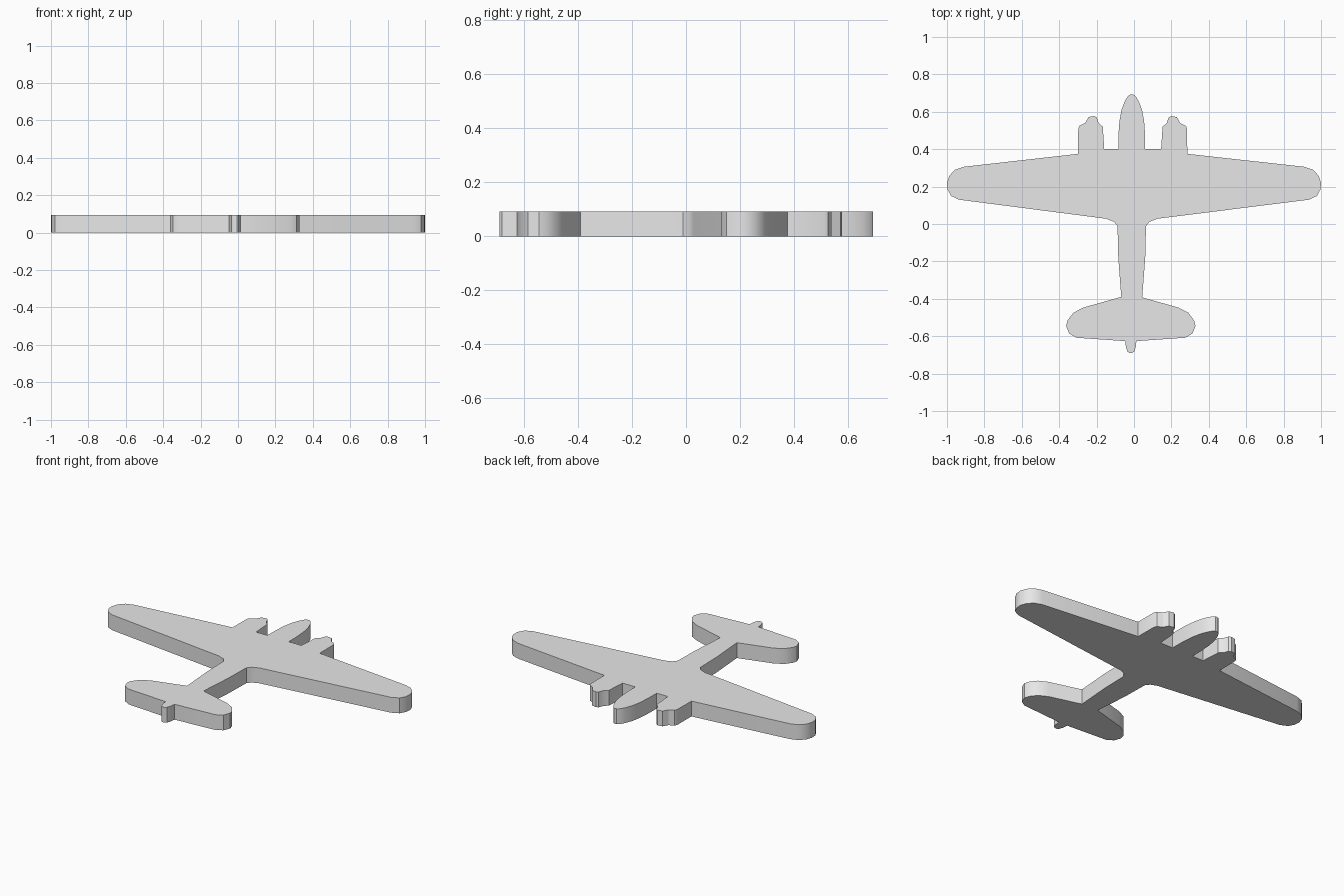
import bpy
import bmesh
from math import radians

THICKNESS = 0.093

default_cube = bpy.data.objects.get("Cube")
if default_cube:
    bpy.data.objects.remove(default_cube, do_unlink=True)


def make_material(name, colour):
    material = bpy.data.materials.new(name)
    material.use_nodes = True
    material.diffuse_color = colour
    material.node_tree.nodes["Principled BSDF"].inputs["Base Color"].default_value = colour
    return material


def plan_outline(sections):
    """Join half-plan sections from nose to tail, mirroring each about its own axis."""
    left_side, right_side = [], []
    for axis, half_plan in sections:
        for offset, y in half_plan:
            left_side.append((axis + offset, y))
            right_side.append((axis - offset, y))
    return left_side + right_side[::-1]


def extrude_plan(name, outline, thickness, material):
    """Raise a closed plan outline into a flat slab with smooth curved walls."""
    mesh = bpy.data.meshes.new(name)
    bm = bmesh.new()
    base = bm.faces.new([bm.verts.new((x, y, 0)) for x, y in outline])
    raised = bmesh.ops.extrude_face_region(bm, geom=[base], use_keep_orig=True)
    top_verts = [item for item in raised["geom"] if isinstance(item, bmesh.types.BMVert)]
    bmesh.ops.translate(bm, verts=top_verts, vec=(0, 0, thickness))
    bmesh.ops.recalc_face_normals(bm, faces=bm.faces)
    bm.to_mesh(mesh)
    bm.free()
    mesh.materials.append(material)
    slab = bpy.data.objects.new(name, mesh)
    bpy.context.collection.objects.link(slab)
    bpy.context.view_layer.objects.active = slab
    slab.select_set(True)
    bpy.ops.object.shade_smooth_by_angle(angle=radians(30))
    slab.select_set(False)
    return slab


# Rounded nose of the fuselage
nose = [(0.008, 0.693), (0.022, 0.682), (0.038, 0.655), (0.055, 0.61),
        (0.066, 0.55), (0.071, 0.48), (0.072, 0.4)]

# Engine nacelle with its stepped spinner
nacelle = [(0.152, 0.4), (0.16, 0.52), (0.182, 0.54), (0.193, 0.57),
           (0.206, 0.577), (0.236, 0.572), (0.254, 0.54),
           (0.284, 0.525), (0.291, 0.51), (0.292, 0.375)]

# Tapered wing with a rounded tip
wing = [(0.91, 0.306), (0.957, 0.29), (0.988, 0.257), (1, 0.22),
        (0.997, 0.185), (0.978, 0.15), (0.935, 0.13)]

# Wing root fillet and narrowing rear fuselage
rear_fuselage = [(0.135, 0.028), (0.095, 0.012), (0.076, -0.012),
                 (0.072, -0.18), (0.056, -0.39)]

# Rounded tailplane and small tail cone
tail = [(0.07, -0.395), (0.255, -0.447), (0.308, -0.475), (0.338, -0.515),
        (0.346, -0.545), (0.33, -0.585), (0.292, -0.608), (0.03, -0.626),
        (0.026, -0.66), (0.018, -0.682), (0.006, -0.69)]

sections = [(-0.012, nose), (-0.007, nacelle), (0, wing),
            (-0.012, rear_fuselage), (-0.017, tail)]

grey = make_material("plain_grey", (0.8, 0.8, 0.8, 1))
extrude_plan("aeroplane_body", plan_outline(sections), THICKNESS, grey)
